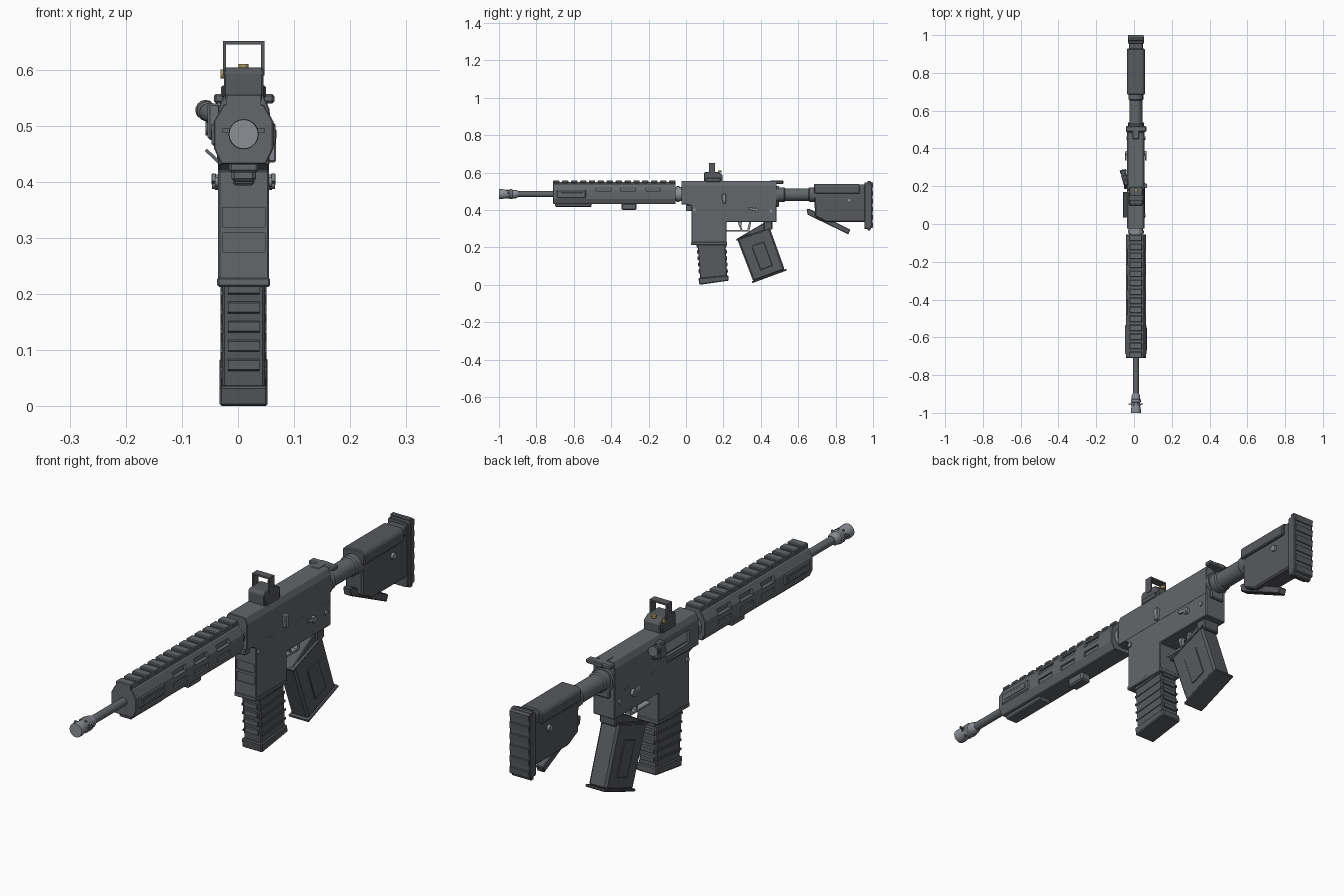
import bpy, bmesh, math
from mathutils import Vector

if "Cube" in bpy.data.objects:
    bpy.data.objects.remove(bpy.data.objects["Cube"])

CX = 0.01  # centre plane of the bore

def material(name, col):
    m = bpy.data.materials.new(name)
    m.diffuse_color = (*col, 1)
    m.use_nodes = True
    m.node_tree.nodes["Principled BSDF"].inputs["Base Color"].default_value = m.diffuse_color
    return m

ALLOY = material("dark_alloy", (.125, .135, .145))
POLYMER = material("polymer", (.095, .10, .11))
STEEL = material("steel", (.26, .275, .30))
BRASS = material("brass", (.4, .3, .1))
GROUPS = ((BRASS, ("sight_top_screw", "sight_side_screw")),
          (STEEL, ("muzzle_device", "barrel_nut", "bolt", "takedown_pin", "selector", "stock_pin", "trigger")),
          (POLYMER, ("magazine", "pistol", "grip", "butt", "stock", "sight")))

def finish(name, bm, bevel=0.0, smooth=False):
    bmesh.ops.recalc_face_normals(bm, faces=bm.faces)
    me = bpy.data.meshes.new(name)
    bm.to_mesh(me)
    bm.free()
    me.materials.append(next((m for m, keys in GROUPS if name.startswith(keys)), ALLOY))
    ob = bpy.data.objects.new(name, me)
    bpy.context.collection.objects.link(ob)
    if bevel:
        m = ob.modifiers.new("bevel", 'BEVEL')
        m.width, m.segments, m.limit_method = bevel, 1, 'ANGLE'
    if smooth:
        bpy.ops.object.select_all(action='DESELECT')
        ob.select_set(True)
        bpy.context.view_layer.objects.active = ob
        bpy.ops.object.shade_smooth_by_angle(angle=math.radians(35))
    return ob

def extrude(name, pts, direction, bevel=0.0):
    bm = bmesh.new()
    f = bm.faces.new([bm.verts.new(p) for p in pts])
    r = bmesh.ops.extrude_face_region(bm, geom=[f])
    bmesh.ops.translate(bm, vec=direction, verts=[v for v in r['geom'] if isinstance(v, bmesh.types.BMVert)])
    return finish(name, bm, bevel)

def side(name, yz, half, bevel=0.0, cx=CX):
    """Side profile (y, z) given thickness across x."""
    return extrude(name, [(cx - half, y, z) for y, z in yz], (2 * half, 0, 0), bevel)

def section(name, xz, y0, y1, bevel=0.0):
    """Half cross-section (x, z), mirrored and swept along y."""
    pts = [(CX + x, y0, z) for x, z in xz] + [(CX - x, y0, z) for x, z in reversed(xz)]
    return extrude(name, pts, (0, y1 - y0, 0), bevel)

def box(name, x, y, z, bevel=0.0):
    """Box from (min, max) pairs; x is relative to the bore plane."""
    return side(name, [(y[0], z[0]), (y[1], z[0]), (y[1], z[1]), (y[0], z[1])],
                (x[1] - x[0]) / 2, bevel, CX + (x[0] + x[1]) / 2)

def lathe(name, prof, origin, axis=(0, 1, 0), n=20):
    """Turned part: prof is (distance along axis, radius)."""
    bm = bmesh.new()
    q = Vector((0, 0, 1)).rotation_difference(Vector(axis))
    rings = [[bm.verts.new(Vector(origin) + q @ Vector((r * math.cos(a), r * math.sin(a), d)))
              for a in (2 * math.pi * i / n for i in range(n))] for d, r in prof]
    for a, b in zip(rings, rings[1:]):
        for i in range(n):
            bm.faces.new((a[i], a[(i + 1) % n], b[(i + 1) % n], b[i]))
    bm.faces.new(rings[0])
    bm.faces.new(rings[-1])
    return finish(name, bm, smooth=True)

def cut(target, cutters):
    for c in cutters:
        c.hide_render = True
        c.hide_viewport = True
        m = target.modifiers.new("cut", 'BOOLEAN')
        m.object, m.operation, m.solver = c, 'DIFFERENCE', 'EXACT'

# muzzle and barrel
bore = (CX, 0, 0.485)
lathe("muzzle_device", [(-1, .026), (-.985, .027), (-.965, .023), (-.945, .023), (-.942, .027), (-.93, .027),
                        (-.927, .023), (-.91, .023), (-.897, .017)], bore)
box("muzzle_fins", (-.038, .038), (-.955, -.949), (.488, .495))
for i in range(6):
    a = i * math.pi / 3
    lathe(f"muzzle_port_{i}", [(0, .005), (.004, .005)],
          (CX + .022 * math.cos(a), -.955, .485 + .022 * math.sin(a)), (math.cos(a), 0, math.sin(a)), 8)
lathe("barrel", [(-.91, .0155), (-.60, .0155)], bore)

# handguard with slots
guard = section("handguard", [(.036, .538), (.053, .508), (.053, .46), (.04, .432)], -.71, -.055, .002)
slots = []
for y0 in (-.48, -.35, -.215):
    for s in (-1, 1):
        for i, (z0, z1, d) in enumerate(((.501, .522, .038), (.462, .481, .046))):
            slots.append(box(f"slot_cutter_{y0}_{s}_{i}", sorted((s * d, s * .08)), (y0, y0 + .08), (z0, z1)))
            slots[-1].data.materials[0] = STEEL
cut(guard, slots)
box("top_rail", (-.031, .031), (-.71, -.055), (.532, .5495))
for i in range(14):
    y = -.71 + i * .0476
    box(f"rail_tooth_{i}", (-.033, .033), (y, y + .034), (.544, .557), .003)
for s in (-1, 1):
    box(f"side_rail_panel_{s}", sorted((s * .048, s * .057)), (-.69, -.535), (.464, .506), .004)
    box(f"side_rail_ridge_{s}", sorted((s * .054, s * .0585)), (-.67, -.55), (.476, .494), .002)
box("bottom_rail", (-.026, .026), (-.70, -.505), (.417, .435), .004)
box("hand_stop", (-.022, .022), (-.345, -.265), (.40, .436), .006)
lathe("barrel_nut", [(-.07, .036), (-.05, .036), (-.05, .042), (-.035, .042), (-.035, .038), (-.015, .038)], bore)

# upper and lower receiver
upper = section("upper_receiver", [(.03, .555), (.036, .553), (.046, .53), (.046, .43)], -.025, .485, .002)
lower = side("lower_receiver", [(-.025, .455), (.485, .455), (.485, .335), (.217, .335), (.217, .225),
                                (.03, .225), (.03, .42), (-.02, .44)], .0455, .003)
cut(upper, [box("port_cutter", (-.08, -.034), (.03, .175), (.458, .51))])
box("bolt_carrier", (-.037, -.02), (.03, .175), (.46, .508), .004)
side("magwell_rim", [(.028, .23), (.22, .23), (.22, .213), (.028, .213)], .047, .003)
cut(lower, [box(f"magwell_panel_cutter_{i}", (-.038, .038), (.0, .034), (z, z + .034))
            for i, z in enumerate((.275, .32))])
box("front_takedown_lug", (-.019, .019), (.0, .04), (.394, .428), .004)
extrude("dust_cover", [(-.036, .035, .433), (-.032, .035, .437), (-.055, .035, .459), (-.059, .035, .455)],
        (0, .135, 0))
lathe("forward_assist", [(0, .013), (.05, .017), (.052, .014), (.062, .014), (.064, .018), (.078, .018)],
      (-.042, .21, .515), (-.22, 1, .18), 14)
side("case_deflector", [(.185, .475), (.235, .475), (.235, .54), (.205, .54)], .011, .004, -.043)
lathe("mag_release", [(0, .017), (.012, .017), (.014, .012), (.024, .012)], (-.034, .245, .495), (-1, 0, 0), 14)
side("bolt_catch", [(.19, .485), (.215, .485), (.212, .435), (.196, .435)], .011, .003, .057)
for i, (y, z) in enumerate(((.045, .4), (.455, .395))):
    lathe(f"takedown_pin_{i}", [(-.051, .009), (.051, .009)], (CX, y, z), (1, 0, 0), 12)
lathe("selector_hub", [(-.056, .013), (.056, .013)], (CX, .375, .4), (1, 0, 0), 14)
for s in (-1, 1):
    side(f"selector_lever_{s}", [(.335, .415), (.375, .409), (.38, .394), (.337, .401)], .004, .001, CX + s * .053)

# charging handle
box("charging_handle_bar", (-.018, .018), (.45, .52), (.538, .557), .003)
box("charging_handle", (-.053, .055), (.488, .518), (.54, .557), .004)

# trigger group
box("trigger_guard", (-.012, .012), (.215, .34), (.286, .293))
side("trigger_guard_post", [(.328, .293), (.34, .293), (.35, .34), (.338, .34)], .012)
side("trigger", [(.275, .34), (.3, .34), (.295, .315), (.302, .29), (.295, .288), (.285, .312)], .008, .001)

# magazine
side("magazine", [(.06, .24), (.21, .24), (.221, .025), (.077, .012)], .038, .004)
for i in range(5):
    z = .062 + i * .034
    t = (.22 - z) / .2
    f, r = .061 + .015 * t, .211 + .01 * t
    side(f"magazine_rib_front_{i}", [(f + .004, z), (f - .007, z + .004), (f - .005, z + .02), (f + .004, z + .026)], .028)
    side(f"magazine_rib_rear_{i}", [(r - .004, z), (r + .005, z + .004), (r + .004, z + .02), (r - .004, z + .026)], .028)
    for s in (-1, 1):
        side(f"magazine_rib_side_{i}_{s}", [(f, z), (r, z + .012), (r, z + .02), (f, z + .008)], .002, 0, CX + s * .039)
side("magazine_base", [(.066, .036), (.226, .05), (.229, .022), (.072, .0)], .043, .004)

# pistol grip
def grip_pt(u, v):
    a, b = Vector((.273, .245)).lerp(Vector((.447, .307)), u), Vector((.362, .013)).lerp(Vector((.53, .075)), u)
    return tuple(a.lerp(b, v))

def grip_part(name, u0, u1, v0, v1, half, bevel=0.0, cx=CX):
    return side(name, [grip_pt(u0, v0), grip_pt(u1, v0), grip_pt(u1, v1), grip_pt(u0, v1)], half, bevel, cx)

grip_part("pistol_grip", 0, 1, 0, .98, .038, .008)
side("grip_mount", [(.27, .245), (.44, .345), (.455, .31), (.447, .3)], .03, .003)
box("grip_tang", (-.034, .034), (.415, .462), (.295, .34), .004)
grip_part("grip_base", -.05, 1.05, .965, 1.005, .043, .003)
for i, v in enumerate((0, .965)):
    grip_part(f"grip_lip_{i}", -.04, 1.03, v, v + .025, .039)
for s in (-1, 1):
    grip_part(f"grip_panel_{s}", .32, .7, .25, .8, .003, .002, CX + s * .038)

# buffer tube
lathe("end_plate", [(.483, .046), (.497, .046), (.497, .039), (.525, .039), (.53, .034), (.70, .034)], (CX, 0, .482))
box("end_plate_lug", (-.03, .03), (.483, .497), (.415, .46), .004)
lathe("tube_ring", [(.655, .034), (.66, .039), (.70, .039)], (CX, 0, .482))

# shoulder stock
section("stock_upper", [(.034, .539), (.047, .527), (.047, .487)], .685, .928, .004)
section("stock_core", [(.03, .535), (.036, .528), (.036, .45)], .69, .965, .002)
side("stock_body", [(.685, .505), (.965, .505), (.965, .335), (.75, .335), (.69, .365)], .037, .006)
side("stock_lever", [(.645, .405), (.66, .405), (.878, .295), (.868, .27), (.65, .375)], .016, .003)
lathe("stock_pin", [(-.047, .012), (.047, .012)], (CX, .872, .452), (1, 0, 0), 14)
section("butt_plate", [(.036, .548), (.042, .54), (.042, .305), (.036, .297)], .955, .976, .002)
side("butt_pad", [(.97, .556), (.988, .556), (.996, .53), (.996, .32), (.985, .29), (.97, .29)], .043, .004)
for i in range(6):
    z = .3 + i * .043
    side(f"butt_pad_ridge_{i}", [(.985, z), (.9985, z + .006), (1.0, z + .03), (.985, z + .037)], .041)

# reflex sight
side("sight_base", [(.095, .55), (.195, .55), (.195, .588), (.17, .604), (.105, .604), (.095, .595)], .035, .003)
for s in (-1, 1):
    box(f"sight_clamp_{s}", sorted((s * .03, s * .04)), (.105, .185), (.55, .572), .003)
    box(f"sight_post_{s}", sorted((s * .031, s * .037)), (.124, .154), (.59, .65))
box("sight_hood", (-.037, .037), (.124, .154), (.645, .651))
lathe("sight_top_screw", [(0, .009), (.01, .009)], (CX, .18, .6), (0, 0, 1), 12)
lathe("sight_side_screw", [(0, .008), (.01, .008)], (CX - .031, .17, .592), (-1, 0, 0), 12)
